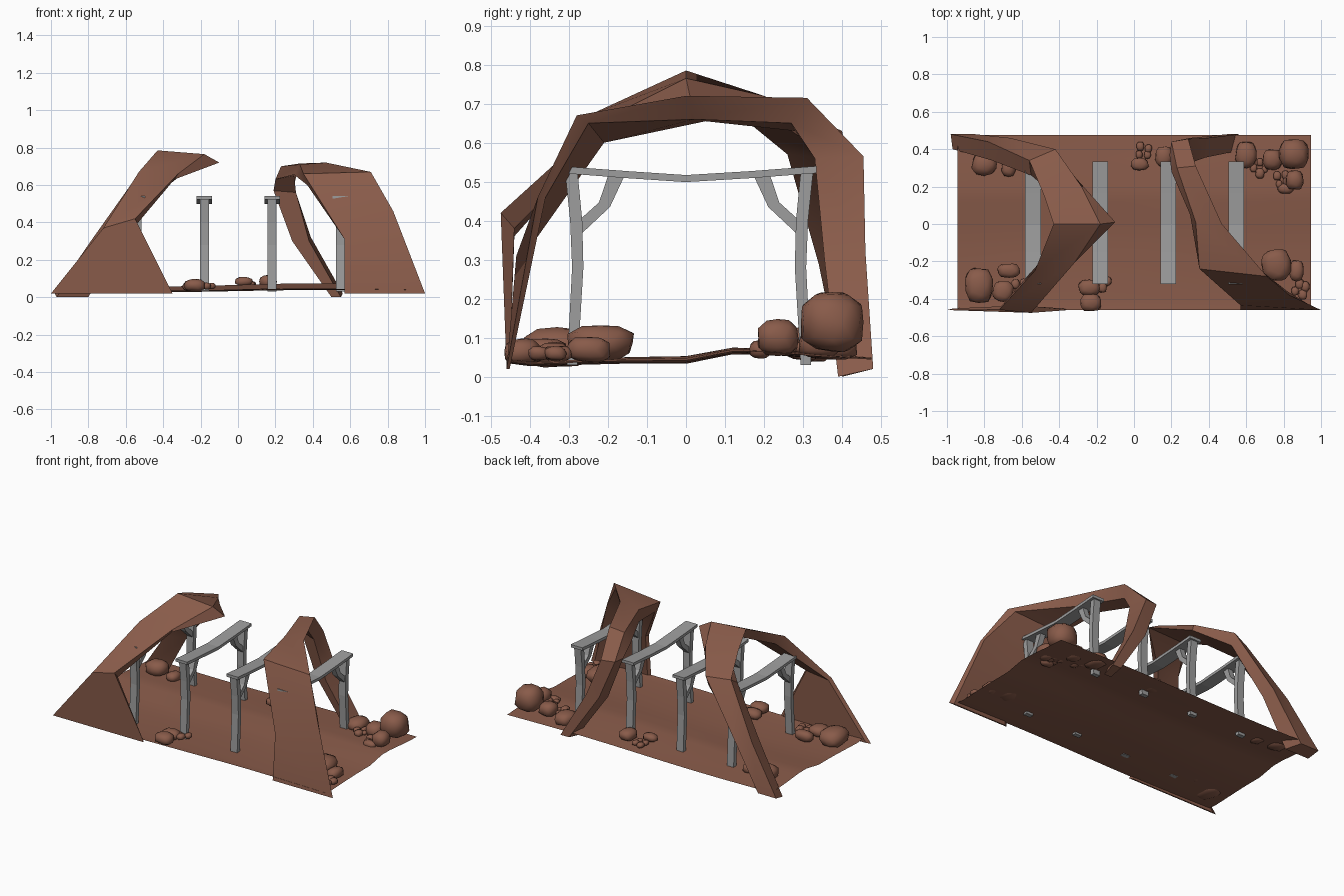
import bpy, bmesh, math, random
from mathutils import Vector, noise

random.seed(4)


def material(name, rgb):
    m = bpy.data.materials.new(name)
    m.diffuse_color = (*rgb, 1)
    return m


ROCK = material("red brown rock", (0.25, 0.105, 0.068))
WOOD = material("weathered grey timber", (0.34, 0.34, 0.34))


def finish(bm, name, mat, angle=None, recalc=True):
    if recalc:
        bmesh.ops.recalc_face_normals(bm, faces=bm.faces)
    me = bpy.data.meshes.new(name)
    bm.to_mesh(me)
    bm.free()
    ob = bpy.data.objects.new(name, me)
    bpy.context.collection.objects.link(ob)
    me.materials.append(mat)
    if angle:
        bpy.ops.object.select_all(action='DESELECT')
        ob.select_set(True)
        bpy.context.view_layer.objects.active = ob
        bpy.ops.object.shade_smooth_by_angle(angle=math.radians(angle))
    return ob


def loft(name, rings):
    """Skin a run of four-cornered rings into a rock rib."""
    bm = bmesh.new()
    vs = [[bm.verts.new(p) for p in r] for r in rings]
    for a, b in zip(vs, vs[1:]):
        for i in range(4):
            j = (i + 1) % 4
            bm.faces.new((a[i], a[j], b[j], b[i]))
    bm.faces.new(vs[0])
    bm.faces.new(vs[-1])
    finish(bm, name, ROCK, 35)


def prism(bm, profile, x, width):
    """Extrude a y-z outline across x."""
    f = bm.faces.new([bm.verts.new((x - width / 2, y, z)) for y, z in profile])
    g = bmesh.ops.extrude_face_region(bm, geom=[f])
    vs = [v for v in g['geom'] if isinstance(v, bmesh.types.BMVert)]
    bmesh.ops.translate(bm, verts=vs, vec=(width, 0, 0))


# Rock ribs, front foot to back foot: wide flat front panel, tubular back leg
loft("left_rock_arch", [
    [(-1, -.46, .02), (-.35, -.46, .02), (-.37, -.452, .02), (-.97, -.452, .02)],
    [(-.72, -.458, .37), (-.55, -.475, .42), (-.55, -.44, .38), (-.71, -.44, .36)],
    [(-.53, -.25, .67), (-.32, -.21, .66), (-.34, -.19, .63), (-.50, -.20, .63)],
    [(-.43, 0, .785), (-.18, 0, .765), (-.10, .01, .72), (-.38, 0, .72)],
    [(-.48, .15, .72), (-.28, .20, .72), (-.27, .20, .68), (-.42, .15, .66)],
    [(-.56, .34, .62), (-.42, .40, .63), (-.42, .37, .56), (-.55, .26, .57)],
    [(-.78, .44, .31), (-.66, .46, .32), (-.64, .39, .29), (-.76, .34, .29)],
    [(-.98, .48, .02), (-.85, .48, .02), (-.80, .40, 0), (-.97, .40, 0)]])
loft("right_rock_arch", [
    [(1, -.46, .02), (.57, -.46, .02), (.59, -.452, .02), (.97, -.452, .02)],
    [(.83, -.38, .46), (.57, -.435, .31), (.58, -.415, .31), (.82, -.36, .46)],
    [(.71, -.28, .67), (.35, -.24, .66), (.37, -.21, .60), (.68, -.25, .65)],
    [(.47, 0, .72), (.33, .01, .71), (.30, .05, .655), (.43, .02, .66)],
    [(.33, .31, .715), (.23, .30, .70), (.20, .28, .63), (.30, .27, .65)],
    [(.29, .455, .565), (.20, .44, .57), (.19, .37, .57), (.31, .33, .56)],
    [(.39, .46, .32), (.30, .46, .32), (.29, .38, .30), (.38, .355, .30)],
    [(.56, .48, .02), (.50, .48, .02), (.50, .39, 0), (.55, .39, 0)]])

# Uneven floor sheet
ROWS = [(-.46, .04), (-.4, .033), (-.15, .042), (0, .043), (.12, .066),
        (.2, .065), (.35, .052), (.475, .045)]
bm = bmesh.new()
grid = [[bm.verts.new((-.945 + 1.89 * i / 10, y,
                       z + .01 * math.sin(3.5 * (-.945 + .189 * i)) * (1 - abs(y))))
         for i in range(11)] for y, z in ROWS]
for a, b in zip(grid, grid[1:]):
    for i in range(10):
        bm.faces.new((a[i], a[i + 1], b[i + 1], b[i]))
finish(bm, "cave_floor", ROCK, 40, recalc=False)

# Timber frames: crooked posts, elbow braces and a sagging cap beam
MID = .008
POST = [(-.305, .03), (-.292, .28), (-.297, .40), (-.31, .525),
        (-.278, .525), (-.266, .40), (-.263, .28), (-.278, .03)]
BRACE = [(-.275, .40), (-.223, .447), (-.2, .515), (-.16, .51), (-.195, .435), (-.275, .36)]
BEAM = [(-.32, .54), (-.15, .527), (0, .517), (.165, .527), (.335, .54),
        (.335, .522), (.165, .509), (0, .499), (-.15, .509), (-.32, .522)]
for n, x in enumerate((-.54, -.18, .183, .547)):
    bm = bmesh.new()
    prism(bm, BEAM, x, .083)
    for side in (1, -1):
        prism(bm, [(MID + side * (y - MID), z) for y, z in POST], x, .048)
        prism(bm, [(MID + side * (y - MID), z) for y, z in BRACE], x, .036)
    finish(bm, f"timber_frame_{n + 1}", WOOD)


# Boulders: lumpy squashed spheres
def boulder(name, x, y, z, rx, ry, rz):
    bm = bmesh.new()
    bmesh.ops.create_icosphere(bm, subdivisions=2, radius=1)
    off = Vector((random.uniform(0, 50), 0, 0))
    for v in bm.verts:
        d = v.co.normalized()
        r = (sum(abs(c) ** 3 for c in d)) ** (-1 / 3) * .93   # slightly boxy
        r *= 1 + .12 * noise.noise(d * 1.2 + off)
        v.co = Vector((x + d.x * r * rx, y + d.y * r * ry, z + d.z * r * rz))
    finish(bm, name, ROCK, 60)


ROCKS = [(-.83, -.33, .075, .08, .1, .055), (-.70, -.36, .065, .06, .06, .035),
         (-.67, -.25, .065, .065, .04, .035), (-.24, -.34, .06, .06, .045, .03),
         (-.23, -.42, .065, .06, .05, .035), (.76, -.22, .085, .085, .09, .05),
         (.87, -.25, .07, .04, .06, .035), (.855, .375, .14, .085, .085, .082),
         (.74, .345, .09, .055, .06, .045), (.60, .37, .08, .06, .075, .04),
         (.86, .235, .1, .05, .055, .05), (.81, .19, .07, .045, .03, .025),
         (.03, .32, .085, .05, .035, .025), (.16, .36, .085, .05, .06, .035),
         (-.80, .32, .085, .07, .065, .05), (-.67, .30, .07, .04, .05, .03)]
for n, r in enumerate(ROCKS):
    boulder(f"boulder_{n + 1}", *r)

# Pebble clusters beside the boulders
CLUSTERS = [(-.61, -.34, .05), (-.17, -.31, .05), (.89, -.35, .05),
            (.79, .24, .065), (.67, .30, .065), (.05, .39, .06)]
n = 0
for cx, cy, cz in CLUSTERS:
    for k in range(4):
        a = k * 1.7 + cx * 9
        n += 1
        s = random.uniform(.016, .025)
        boulder(f"pebble_{n}", cx + .03 * math.cos(a), cy + .03 * math.sin(a), cz + .01,
                s, s * 1.2, s * .8)
